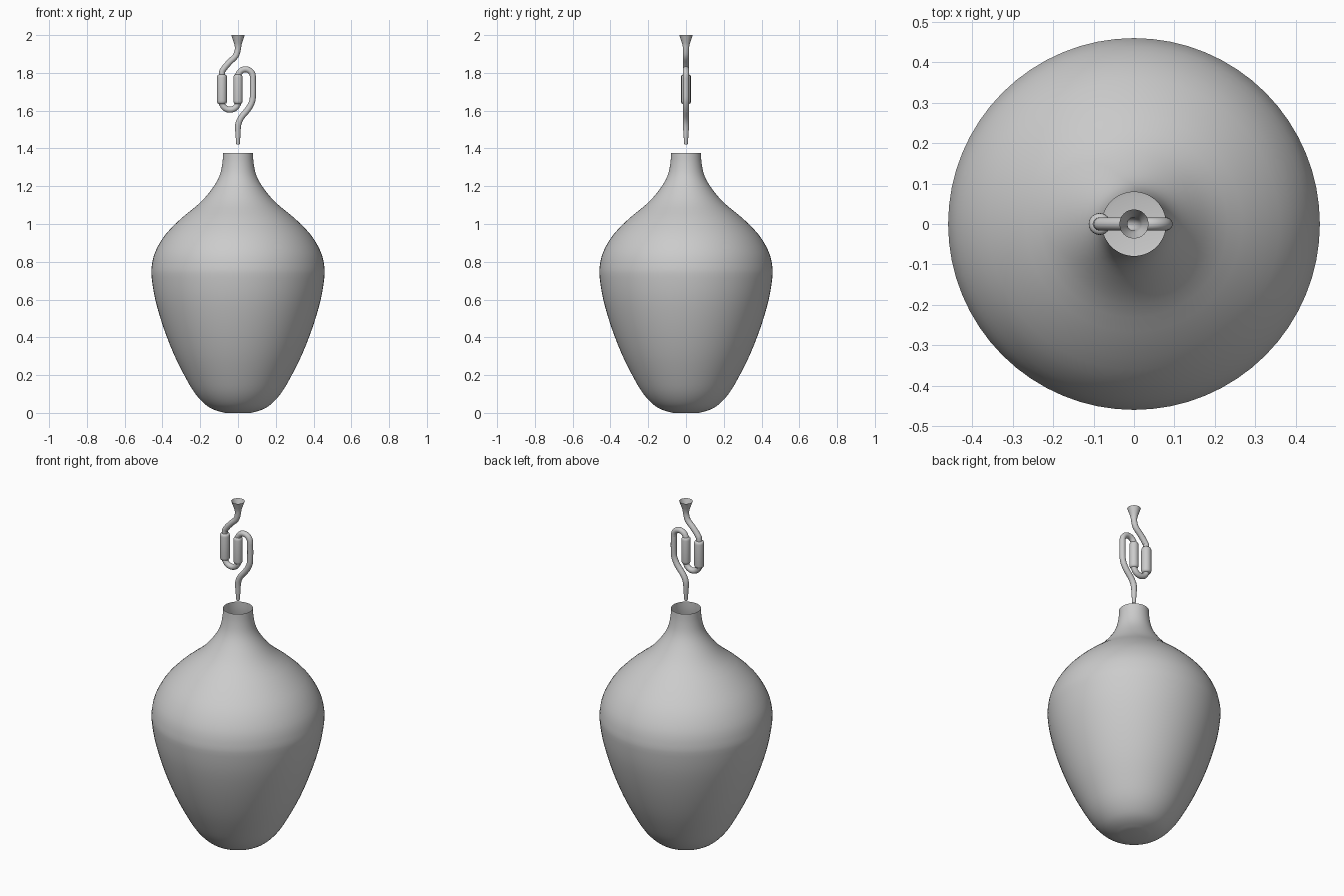
import bpy, math
from mathutils import Vector

if "Cube" in bpy.data.objects:
    bpy.data.objects.remove(bpy.data.objects["Cube"])

SEG_BODY, SEG_TUBE = 64, 24

grey = bpy.data.materials.new("light_grey")
grey.diffuse_color = (0.6, 0.6, 0.6, 1)
grey.use_nodes = True
grey.node_tree.nodes["Principled BSDF"].inputs["Base Color"].default_value = grey.diffuse_color


def smooth_points(pts, n):
    """Catmull-Rom curve through the given points."""
    p = [Vector(q) for q in pts]
    p = [2 * p[0] - p[1]] + p + [2 * p[-1] - p[-2]]
    out = []
    for i in range(1, len(p) - 2):
        a, b, c, d = p[i - 1:i + 3]
        for k in range(n):
            t = k / n
            out.append(0.5 * (2 * b + (c - a) * t + (2 * a - 5 * b + 4 * c - d) * t * t
                              + (3 * b - a - 3 * c + d) * t ** 3))
    return out + [p[-2]]


def sweep(name, path, seg, cap_start=False, cap_end=False):
    """Round tube along a path of (x, z, radius) points in the XZ plane."""
    verts, faces = [], []
    n = len(path)
    for i, (x, z, r) in enumerate(path):
        a, b = path[max(i - 1, 0)], path[min(i + 1, n - 1)]
        t = Vector((b[0] - a[0], 0, b[1] - a[1])).normalized()
        side = Vector((t.z, 0, -t.x))
        for k in range(seg):
            w = 2 * math.pi * k / seg
            verts.append(Vector((x, 0, z)) + side * (r * math.cos(w))
                         + Vector((0, r * math.sin(w), 0)))
    for i in range(n - 1):
        for k in range(seg):
            m = (k + 1) % seg
            faces.append((i * seg + k, i * seg + m, (i + 1) * seg + m, (i + 1) * seg + k))
    if cap_start:
        faces.append(tuple(reversed(range(seg))))
    if cap_end:
        faces.append(tuple(range((n - 1) * seg, n * seg)))
    me = bpy.data.meshes.new(name)
    me.from_pydata(verts, [], faces)
    me.materials.append(grey)
    ob = bpy.data.objects.new(name, me)
    bpy.context.collection.objects.link(ob)
    bpy.ops.object.select_all(action='DESELECT')
    ob.select_set(True)
    bpy.context.view_layer.objects.active = ob
    bpy.ops.object.shade_smooth_by_angle(angle=math.radians(50))
    return ob


# Hollow vessel with an open neck: (radius, z)
profile = [(0.07, 0), (0.127, 0.017), (0.174, 0.045), (0.225, 0.1), (0.274, 0.18),
           (0.338, 0.307), (0.396, 0.456), (0.438, 0.6), (0.457, 0.715), (0.457, 0.775),
           (0.438, 0.853), (0.385, 0.943), (0.3, 1.03), (0.2, 1.113), (0.135, 1.19),
           (0.098, 1.255), (0.083, 1.32), (0.079, 1.375)]
sweep("vessel", [(0, z, r) for r, z in smooth_points(profile, 3)], SEG_BODY, cap_start=True)

# Airlock tube: tapered stem, S-bends and funnel mouth, (x, z, radius)
L, R, T = -0.085, 0.079, 0.016
stem = [(0, 1.42, 0.009), (0, 1.47, 0.013), (0.001, 1.525, T), (0.018, 1.565, T),
        (0.055, 1.61, T), (0.075, 1.65, T), (R, 1.69, T), (R, 1.77, T)]


def bend(x0, x1, z, h):
    """Half-ellipse U-bend from x0 to x1, reaching h past z."""
    c, a = (x0 + x1) / 2, (x0 - x1) / 2
    return [(c + a * math.cos(math.pi * k / 8), z + h * math.sin(math.pi * k / 8), T)
            for k in range(9)]


mouth = [(L, 1.79, T), (-0.076, 1.82, T), (-0.045, 1.857, T), (-0.012, 1.89, T),
         (-0.001, 1.925, T), (0, 1.95, 0.019), (0, 1.975, 0.027), (0, 2.0, 0.036)]
path = stem + bend(R, 0, 1.778, 0.041) + bend(0, L, 1.645, -0.04) + mouth
sweep("airlock_tube", [tuple(p) for p in smooth_points(path, 3)], SEG_TUBE)

# Two water chambers with rounded ends
for name, x, r in (("chamber_left", L, 0.027), ("chamber_middle", 0, 0.0245)):
    ends = [(1.636, T), (1.639, r - 0.004), (1.645, r - 0.001), (1.652, r),
            (1.775, r), (1.782, r - 0.001), (1.788, r - 0.004), (1.791, T)]
    sweep(name, [(x, z, q) for z, q in ends], SEG_TUBE, True, True)
